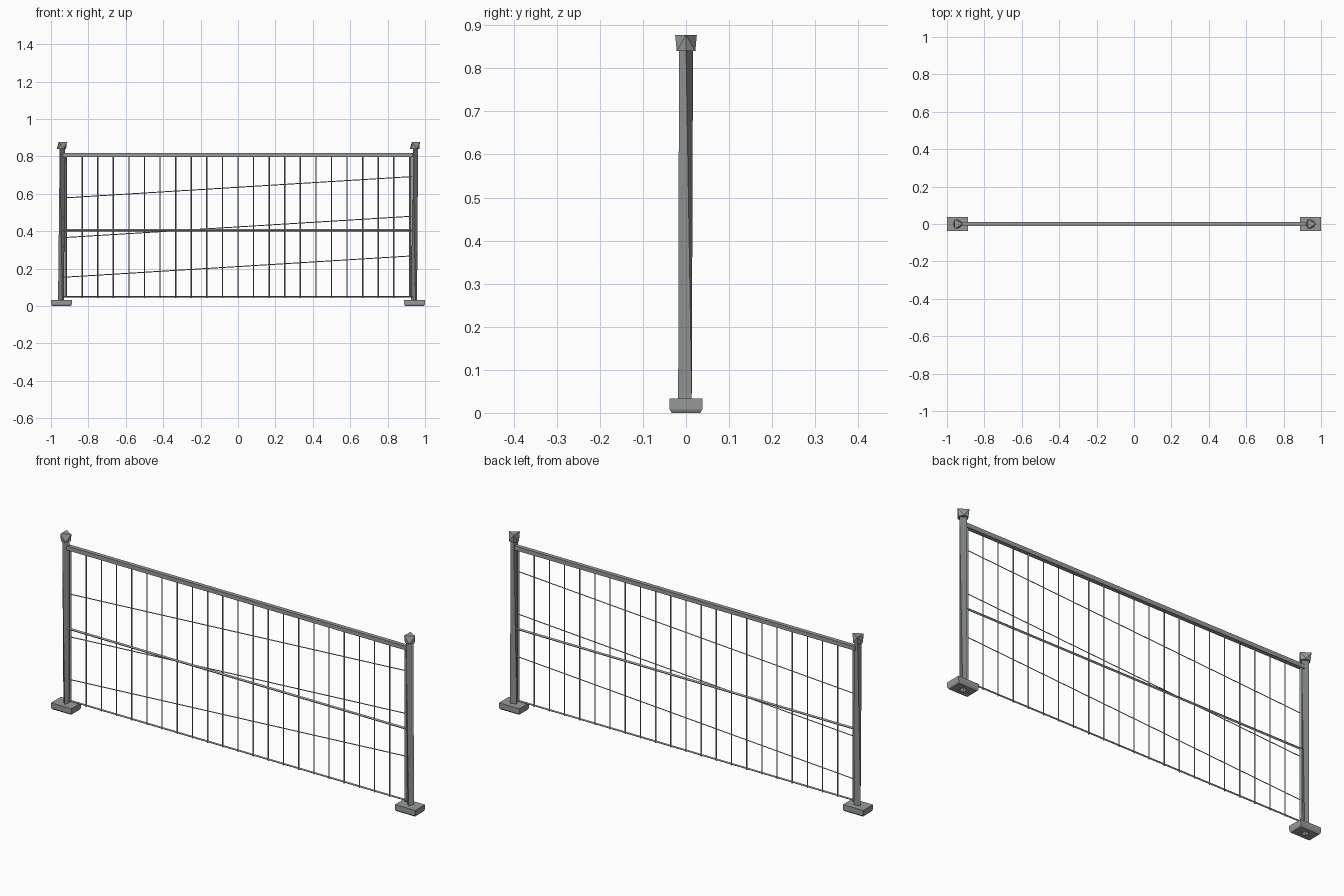
import bpy, bmesh
from math import cos, sin, pi
from mathutils import Vector

old = bpy.data.objects.get("Cube")
if old:
    bpy.data.objects.remove(old, do_unlink=True)

metal = bpy.data.materials.new("weathered grey metal")
metal.use_nodes = True
GREY = (0.31, 0.33, 0.32, 1)
metal.diffuse_color = GREY
metal.node_tree.nodes["Principled BSDF"].inputs["Base Color"].default_value = GREY


def finish(name, bm):
    bmesh.ops.recalc_face_normals(bm, faces=bm.faces)
    mesh = bpy.data.meshes.new(name)
    bm.to_mesh(mesh)
    bm.free()
    mesh.materials.append(metal)
    obj = bpy.data.objects.new(name, mesh)
    bpy.context.collection.objects.link(obj)
    return obj


def ring(radius, sides, turn=0.0):
    angles = [turn + 2 * pi * i / sides for i in range(sides)]
    return [(radius * cos(a), radius * sin(a)) for a in angles]


def loft(name, layers):
    """Skin matching rings of points, closing both ends."""
    bm = bmesh.new()
    rings = [[bm.verts.new(p) for p in layer] for layer in layers]
    for low, high in zip(rings, rings[1:]):
        for i in range(len(low)):
            j = (i + 1) % len(low)
            bm.faces.new((low[i], low[j], high[j], high[i]))
    bm.faces.new(rings[0])
    bm.faces.new(rings[-1])
    return finish(name, bm)


def bar(name, start, end, radius, turn=0.0):
    """Four-sided bar between two points."""
    a, b = Vector(start), Vector(end)
    side = Vector((0, 1, 0))
    up = (b - a).normalized().cross(side)
    return loft(name, [[p + side * u + up * v for u, v in ring(radius, 4, turn)]
                       for p in (a, b)])


def post(name, x):
    """Three-sided post that twists slightly towards its base."""
    return loft(name, [[(x + px, py, z) for px, py in ring(0.0188, 3, turn)]
                       for z, turn in ((0.03, pi / 4), (0.845, 0))])


def cap(name, x):
    """Faceted block, six-sided below and three-sided on top."""
    bm = bmesh.new()
    for outline, z in ((ring(0.025, 6), 0.84), (ring(0.029, 3), 0.877)):
        for px, py in outline:
            bm.verts.new((x + px, py, z))
    bmesh.ops.convex_hull(bm, input=bm.verts)
    return finish(name, bm)


def foot(name, x):
    """Block with chamfered underside and a small socket beneath."""
    layers = [[(x + px, py, z) for px, py in ring(0.018, 4, -3 * pi / 4)]
              for z in (0.028, 0)]
    for hx, hy, z in ((0.051, 0.033, 0), (0.055, 0.038, 0.008), (0.056, 0.038, 0.033)):
        layers.append([(x + sx * hx, sy * hy, z)
                       for sx, sy in ((-1, -1), (1, -1), (1, 1), (-1, 1))])
    return loft(name, layers)


# Posts, caps, feet and end bars
for side, sign in (("right", -1), ("left", 1)):
    x = sign * 0.944
    foot(side + "_foot", x)
    post(side + "_post", x)
    cap(side + "_post_cap", x)
    edge = sign * 0.92
    bar(side + "_end_bar", (edge, 0, 0.045), (edge, 0, 0.81), 0.007)

# Horizontal rails
for name, z, radius, turn in (("top_rail", 0.808, 0.0145, pi / 4),
                              ("middle_rail", 0.405, 0.006, 0),
                              ("bottom_rail", 0.05, 0.0045, 0)):
    bar(name, (-0.935, 0, z), (0.935, 0, z), radius, turn)

# Upright bars
for i in range(-10, 11):
    x = i / 12
    bar("upright_bar", (x, 0, 0.043), (x, 0, 0.81), 0.0034)

# Sloping wires
for z in (0.154, 0.366, 0.578):
    bar("sloping_wire", (-0.93, 0, z), (0.93, 0, z + 0.114), 0.0025)
